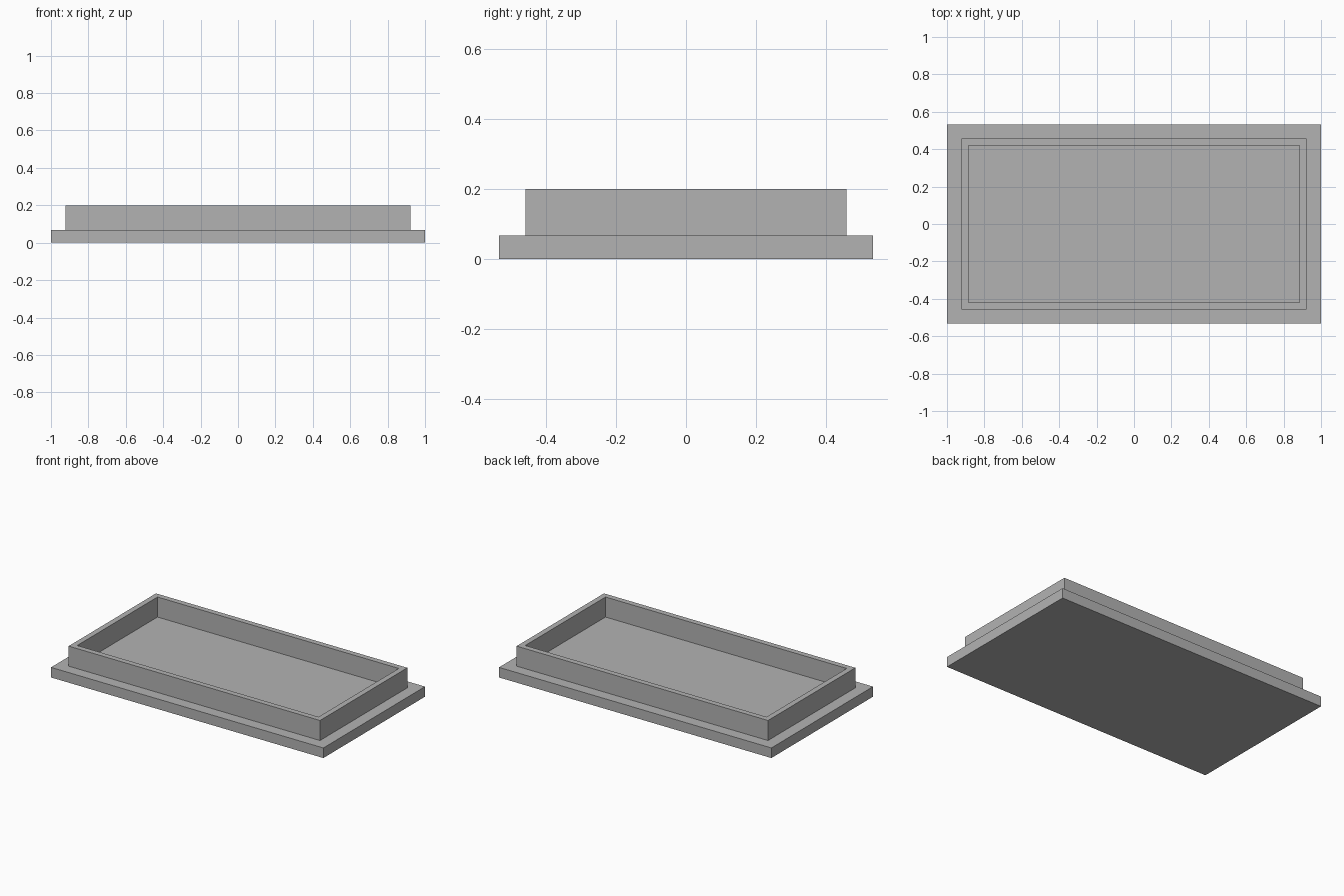
import bpy
import bmesh

cube = bpy.data.objects.get("Cube")
if cube:
    bpy.data.objects.remove(cube, do_unlink=True)

# Single flat grey
grey = bpy.data.materials.new("plain grey")
grey.use_nodes = True
colour = (0.45, 0.45, 0.45, 1)
grey.diffuse_color = colour
grey.node_tree.nodes["Principled BSDF"].inputs["Base Color"].default_value = colour

BASE_X, BASE_Y = 1.0, 0.533      # half sizes of the base plate
RIM_X, RIM_Y = 0.923, 0.458      # half sizes of the raised rim
WALL = 0.037
BASE_TOP, RIM_TOP = 0.067, 0.2


def rectangle(bm, half_x, half_y, z):
    """Ring of four corner vertices, counter-clockwise."""
    corners = ((-1, -1), (1, -1), (1, 1), (-1, 1))
    return [bm.verts.new((sx * half_x, sy * half_y, z)) for sx, sy in corners]


# Stepped tray: plate, ledge, rim walls and recessed floor as one closed shell
bm = bmesh.new()
rings = [
    rectangle(bm, BASE_X, BASE_Y, 0),
    rectangle(bm, BASE_X, BASE_Y, BASE_TOP),
    rectangle(bm, RIM_X, RIM_Y, BASE_TOP),
    rectangle(bm, RIM_X, RIM_Y, RIM_TOP),
    rectangle(bm, RIM_X - WALL, RIM_Y - WALL, RIM_TOP),
    rectangle(bm, RIM_X - WALL, RIM_Y - WALL, BASE_TOP),
]
for low, high in zip(rings, rings[1:]):
    for i in range(4):
        j = (i + 1) % 4
        bm.faces.new((low[i], low[j], high[j], high[i]))
bm.faces.new(rings[0][::-1])     # underside
bm.faces.new(rings[-1])          # tray floor
bmesh.ops.recalc_face_normals(bm, faces=bm.faces)

mesh = bpy.data.meshes.new("rimmed_tray")
bm.to_mesh(mesh)
bm.free()
mesh.materials.append(grey)
bpy.context.collection.objects.link(bpy.data.objects.new("rimmed_tray", mesh))
